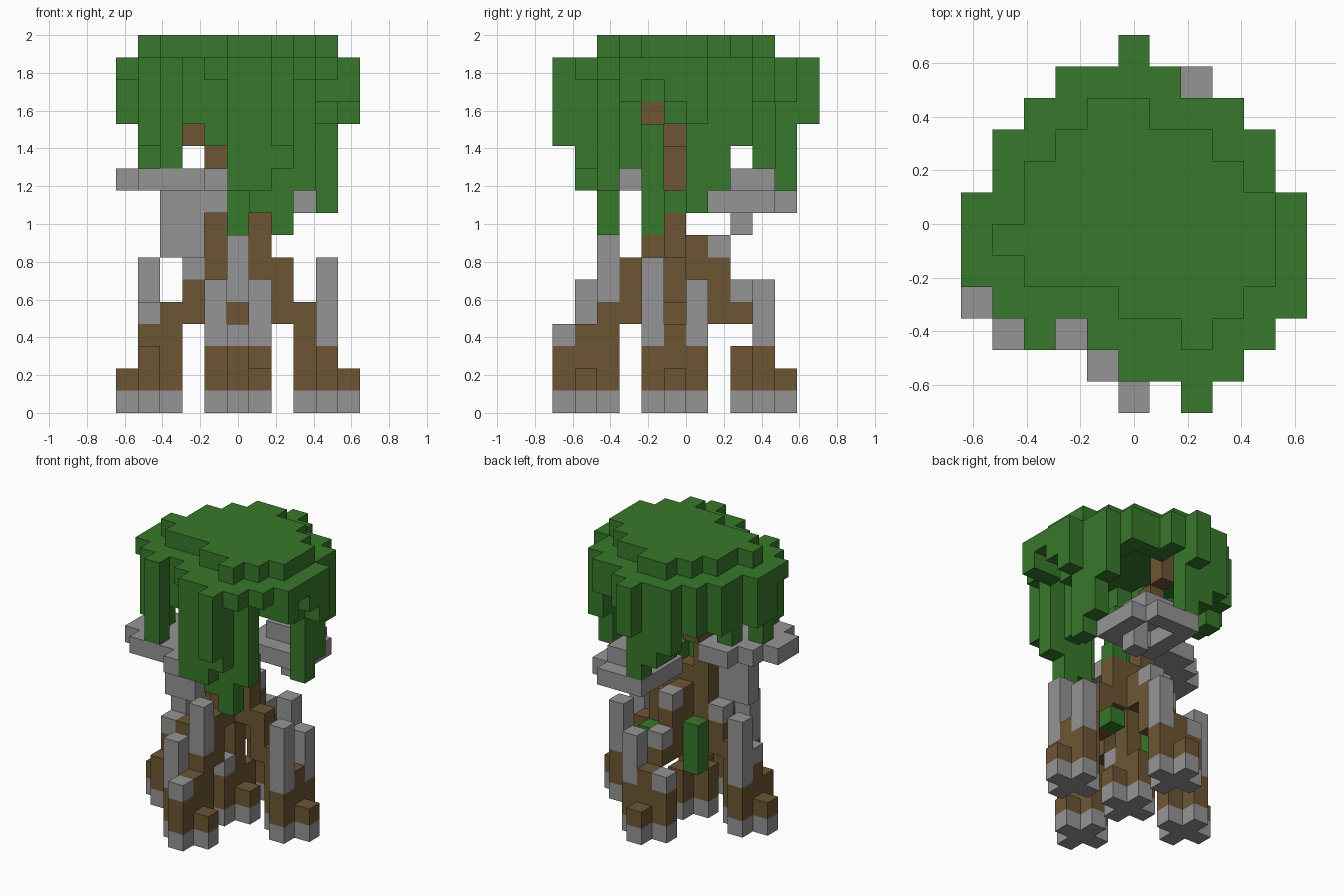
import bpy
import bmesh
from mathutils import Vector

cube = bpy.data.objects.get("Cube")
if cube:
    bpy.data.objects.remove(cube, do_unlink=True)

UNIT = 2 / 17


def make_material(name, colour):
    mat = bpy.data.materials.new(name)
    mat.use_nodes = True
    mat.diffuse_color = (*colour, 1)
    mat.node_tree.nodes["Principled BSDF"].inputs["Base Color"].default_value = (*colour, 1)
    return mat


STONE, BARK, LEAF = range(3)
materials = [
    make_material("grey stone", (.3, .3, .3)),
    make_material("brown bark", (.155, .093, .034)),
    make_material("leaf green", (.04, .19, .025)),
]

# Block grid: (x, y, z) -> (part name, colour)
blocks = {}


def add(part, colour, x, y, low, high=None):
    for z in range(low, (low if high is None else high) + 1):
        blocks[x, y, z] = (part, colour)


def add_row(part, colour, y, first, last, z):
    for x in range(first, last + 1):
        add(part, colour, x, y, z)


# Plus-shaped feet and legs stepping inwards, repeated in four directions
def leg(part, dx, dy):
    def put(colour, out, side, low, high):
        add(part, colour, out * dx - side * dy, -1 + out * dy + side * dx, low, high)

    for out, side in ((3, 0), (4, 0), (5, 0), (4, 1), (4, -1)):
        put(STONE, out, side, 0, 0)
    put(BARK, 5, 0, 1, 1)
    put(BARK, 4, 0, 1, 3)
    put(BARK, 4, 1, 1, 2)
    put(BARK, 4, -1, 1, 2)
    put(BARK, 3, 0, 1, 4)
    put(BARK, 2, 0, 4, 6)
    put(BARK, 1, 0, 6, 8)


leg("front_leg", 0, -1)
leg("back_leg", 0, 1)
leg("left_leg", 1, 0)
leg("right_leg", -1, 0)

# Stone growths on the legs
add("front_leg", BARK, x=0, y=-6, low=1, high=2)
add("front_leg", STONE, x=0, y=-6, low=3)
add("front_leg", STONE, x=-1, y=-5, low=3, high=5)
add("front_leg", STONE, x=0, y=-4, low=5, high=7)
add("left_leg", STONE, x=4, y=-2, low=3, high=6)
add("left_leg", STONE, x=4, y=0, low=3, high=5)
add("right_leg", STONE, x=-4, y=0, low=3, high=6)
add("right_leg", STONE, x=-4, y=-1, low=4)
add("right_leg", STONE, x=-2, y=-1, low=6)
add("back_leg", STONE, x=1, y=3, low=3, high=5)
add("back_leg", STONE, x=-1, y=3, low=3)
add("back_leg", STONE, x=0, y=2, low=5)
add("back_leg", STONE, x=0, y=1, low=7)
for gap in ((1, -5, 2), (0, 2, 3), (0, 0, 8)):
    blocks.pop(gap, None)

# Middle root
for x, y in ((0, -1), (1, -1), (-1, -1), (0, 0), (0, -2)):
    add("middle_root", STONE, x, y, low=0)
    add("middle_root", BARK, x, y, low=1, high=1 if x == 1 else 2)
add("middle_root", STONE, x=0, y=-2, low=3)

# Leaning trunk with a branch to the back
add("trunk", BARK, x=0, y=-1, low=1, high=8)
add("trunk", BARK, x=-1, y=-1, low=9, high=11)
add("trunk", BARK, x=-2, y=-1, low=12)
add("trunk", BARK, x=-2, y=-2, low=12, high=13)
add("trunk", BARK, x=-1, y=0, low=11, high=12)
add("trunk", BARK, x=0, y=1, low=12)
add("trunk", BARK, x=0, y=2, low=13, high=14)

# Moss clumps around the trunk
add("moss", LEAF, x=-1, y=0, low=3, high=5)
add("moss", LEAF, x=2, y=0, low=4)
add("moss", LEAF, x=0, y=-2, low=8, high=12)
add("moss", LEAF, x=1, y=-1, low=9)

# Upper shelf at the front and its supports
for y, first, last in ((-5, -1, -1), (-4, -4, -1), (-3, -5, -1),
                       (-2, -5, -1), (-1, -4, -2), (0, -3, -2)):
    add_row("front_shelf", STONE, y, first, last, z=10)
add("front_shelf", STONE, x=-3, y=-2, low=7, high=9)
add("front_shelf", STONE, x=-2, y=-2, low=7, high=9)
add("front_shelf", STONE, x=-1, y=-2, low=9)

# Lower shelf at the back: a ring, a raised cap over its hole and a stem
for y, last in ((1, 3), (2, 3), (3, 3), (4, 2)):
    for x in range(last + 1):
        hole = x in (1, 2) and y in (2, 3)
        add("back_shelf", STONE, x, y, low=10 if hole else 9)
add("back_shelf", STONE, x=2, y=2, low=8, high=9)

# Canopy crown
crown = {3: (-1, 0), 2: (-2, 2), 1: (-3, 3), 0: (-3, 4), -1: (-4, 4),
         -2: (-3, 4), -3: (0, 3), -4: (2, 2)}
for y, (first, last) in crown.items():
    add_row("canopy", LEAF, y, first, last, z=16)

# Wide canopy layer with a rim below it
wide = {5: (0, 0), 4: (-2, 1), 3: (-3, 3), 2: (-4, 4), 1: (-4, 4), 0: (-5, 5),
        -1: (-5, 5), -2: (-5, 5), -3: (-4, 5), -4: (-1, 4), -5: (0, 3), -6: (2, 2)}
cells = {(x, y) for y, (a, b) in wide.items() for x in range(a, b + 1)}
cells.add((-3, -4))
thin = ((-5, -2), (-1, -4), (3, -5), (4, -4), (5, -2))
near = [(i, j) for i in (-1, 0, 1) for j in (-1, 0, 1)]
for x, y in cells:
    add("canopy", LEAF, x, y, low=15)
    rim = any((x + i, y + j) not in cells for i, j in near)
    if rim and (x, y) not in thin:
        add("canopy", LEAF, x, y, low=14)
add("canopy", LEAF, x=-2, y=-2, low=14)


# Hanging leaf strands
def hang(x, y, down_to):
    add("leaf_strands", LEAF, x, y, low=down_to, high=14)


for y in (-1, 0):
    hang(x=-5, y=y, down_to=13)
hang(x=5, y=0, down_to=13)
hang(x=4, y=-1, down_to=13)
hang(x=-4, y=-3, down_to=12)
hang(x=-4, y=-2, down_to=11)
hang(x=-3, y=-4, down_to=11)
hang(x=-2, y=-3, down_to=13)
hang(x=-1, y=-3, down_to=12)
hang(x=0, y=-5, down_to=10)
hang(x=1, y=-5, down_to=10)
hang(x=1, y=-4, down_to=9)
hang(x=2, y=-6, down_to=12)
hang(x=2, y=-5, down_to=11)
hang(x=2, y=-4, down_to=8)
hang(x=2, y=-3, down_to=11)
hang(x=3, y=-4, down_to=10)
hang(x=4, y=0, down_to=9)
hang(x=4, y=1, down_to=10)
hang(x=4, y=2, down_to=12)
hang(x=0, y=4, down_to=10)
hang(x=-1, y=4, down_to=11)
hang(x=-1, y=3, down_to=11)
hang(x=-2, y=4, down_to=12)
hang(x=0, y=5, down_to=13)
hang(x=-3, y=3, down_to=13)
hang(x=-4, y=2, down_to=13)
hang(x=-4, y=1, down_to=12)

# Turn each part into one mesh made of its exposed block faces
AXES = [Vector(a) for a in ((1, 0, 0), (0, 1, 0), (0, 0, 1))]
for part in sorted({name for name, colour in blocks.values()}):
    bm = bmesh.new()
    for cell, (name, colour) in blocks.items():
        if name != part:
            continue
        centre = Vector(cell) + Vector((0, .5, .5))
        for n in range(3):
            for sign in (1, -1):
                out = AXES[n] * sign
                if tuple(int(c) for c in Vector(cell) + out) in blocks:
                    continue
                u, v = AXES[(n + 1) % 3] * sign, AXES[(n + 2) % 3]
                corners = [centre + (out + u * a + v * b) / 2
                           for a, b in ((-1, -1), (1, -1), (1, 1), (-1, 1))]
                face = bm.faces.new([bm.verts.new(c * UNIT) for c in corners])
                face.material_index = colour
    bmesh.ops.remove_doubles(bm, verts=bm.verts, dist=UNIT / 100)
    mesh = bpy.data.meshes.new(part)
    bm.to_mesh(mesh)
    bm.free()
    for mat in materials:
        mesh.materials.append(mat)
    bpy.context.collection.objects.link(bpy.data.objects.new(part, mesh))
